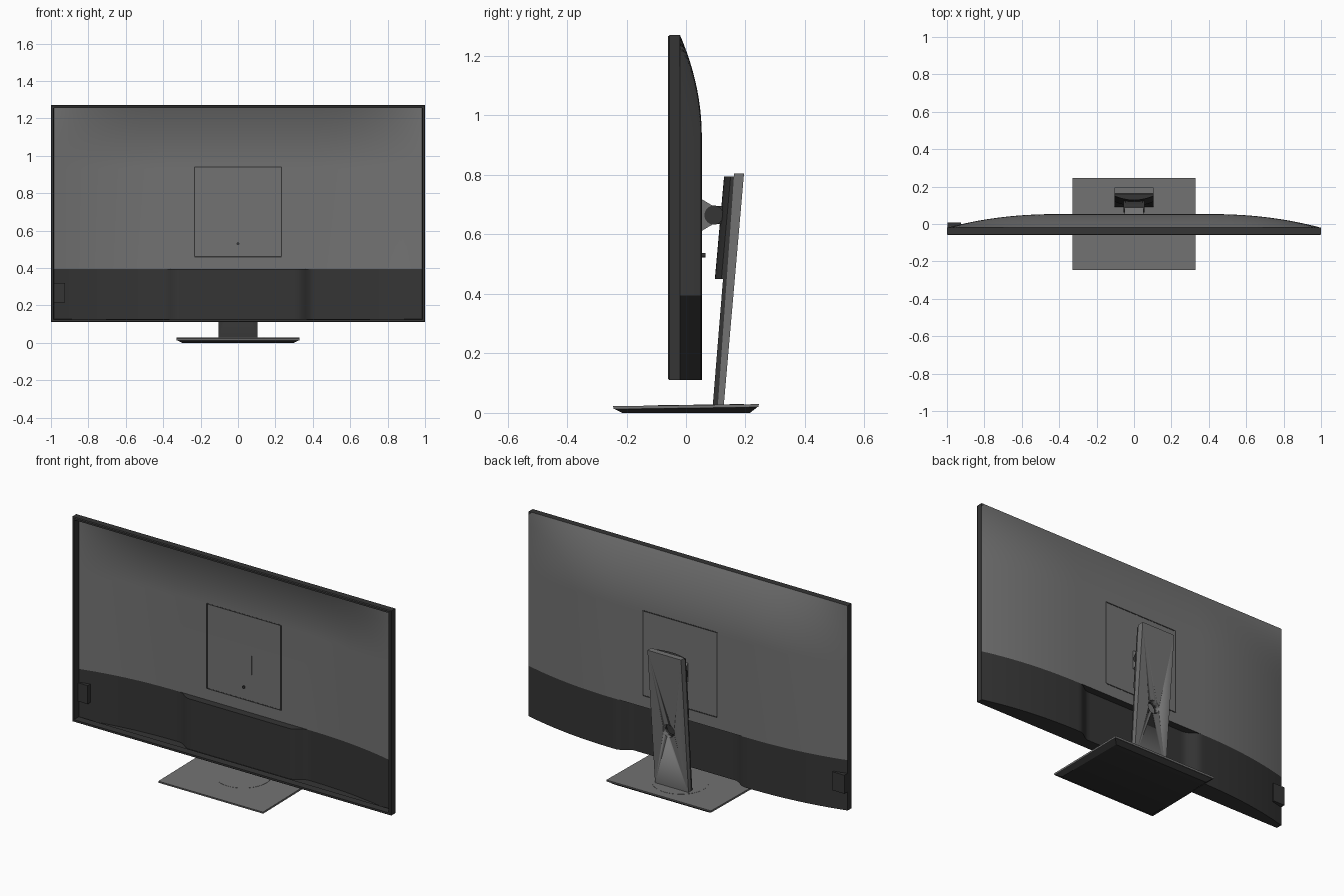
import bpy, bmesh, math
from mathutils import Matrix

if "Cube" in bpy.data.objects:
    bpy.data.objects.remove(bpy.data.objects["Cube"])


def material(name, v):
    m = bpy.data.materials.new(name)
    m.diffuse_color = (v, v, v, 1)
    m.use_nodes = True
    m.node_tree.nodes["Principled BSDF"].inputs["Base Color"].default_value = m.diffuse_color
    return m


GRAY = material("mid gray", 0.17)
DARK = material("charcoal", 0.035)


def finish(name, bm, mat, normals=True):
    if normals:
        bmesh.ops.recalc_face_normals(bm, faces=bm.faces[:])
    me = bpy.data.meshes.new(name)
    bm.to_mesh(me)
    bm.free()
    me.materials.append(mat)
    me.shade_smooth()
    me.set_sharp_from_angle(angle=math.radians(30))
    ob = bpy.data.objects.new(name, me)
    bpy.context.collection.objects.link(ob)
    return ob


def strip(bm, rows):
    """Quads between successive rows of points."""
    vs = [[bm.verts.new(p) for p in r] for r in rows]
    for a, b in zip(vs, vs[1:]):
        for i in range(len(a) - 1):
            bm.faces.new((a[i + 1], a[i], b[i], b[i + 1]))


def prism(name, profile, half, mat, bow=0, n=1):
    """Side profile (y, z) swept across x; first two points may bow backwards at the sides."""
    bm = bmesh.new()
    loops = []
    for k in range(n + 1):
        t = 2 * k / n - 1
        loops.append([bm.verts.new((t * half, y + (bow * t * t if i < 2 else 0), z))
                      for i, (y, z) in enumerate(profile)])
    m = len(profile)
    for a, b in zip(loops, loops[1:]):
        for i in range(m):
            bm.faces.new((a[i], a[(i + 1) % m], b[(i + 1) % m], b[i]))
    bm.faces.new(loops[0])
    bm.faces.new(loops[-1])
    return finish(name, bm, mat)


def cylinder(name, r, depth, loc, axis, mat, tilt=0):
    bm = bmesh.new()
    rot = Matrix.Rotation(math.pi / 2, 4, axis) if axis else Matrix.Rotation(tilt, 4, 'X')
    bmesh.ops.create_cone(bm, cap_ends=True, segments=40, radius1=r, radius2=r,
                          depth=depth, matrix=Matrix.Translation(loc) @ rot)
    return finish(name, bm, mat)


def box(name, lo, hi, mat):
    return prism_at(prism(name, [(lo[1], lo[2]), (lo[1], hi[2]), (hi[1], hi[2]), (hi[1], lo[2])],
                          (hi[0] - lo[0]) / 2, mat), (lo[0] + hi[0]) / 2)


def prism_at(ob, x):
    ob.data.transform(Matrix.Translation((x, 0, 0)))
    return ob


def loft(name, rings, mat, closed, point):
    """Rectangular rings joined in order; point maps (a, b, c) to xyz."""
    bm = bmesh.new()
    vs = [[bm.verts.new(point(sx * a, sy * b, c)) for sx, sy in ((-1, -1), (1, -1), (1, 1), (-1, 1))]
          for a, b, c in rings]
    pairs = list(zip(vs, vs[1:])) + ([(vs[-1], vs[0])] if closed else [])
    for p, q in pairs:
        for i in range(4):
            j = (i + 1) % 4
            bm.faces.new((p[i], p[j], q[j], q[i]))
    if not closed:
        bm.faces.new(vs[0])
        bm.faces.new(vs[-1])
    return finish(name, bm, mat)


# Open front frame
MID, HZ = 0.69, 0.58
loft("front_frame", [(1, HZ, -0.02), (1, HZ, -0.055), (0.996, HZ - 0.004, -0.06),
                     (0.986, HZ - 0.014, -0.06), (0.984, HZ - 0.016, -0.02)],
     DARK, True, lambda a, b, c: (a, c, MID + b))


# Curved back shell: flat middle, falling away to the sides and the top
def back_y(x, z):
    u = max(0, (abs(x) - 0.4) / 0.6)
    v = max(0, (z - 0.93) / 0.34)
    return -0.02 + 0.073 * (1 - u ** 2.2) * (1 - v ** 2)


def low_y(x):
    t = min(1, max(0, (0.4 - abs(x)) / 0.08))
    return back_y(x, 0.3) - 0.042 * t * t * (3 - 2 * t)


SPLIT, BOTTOM = 0.395, 0.11
xs = [i / 50 - 1 for i in range(101)]
zs = [SPLIT, 0.93] + [0.93 + 0.34 * i / 16 for i in range(1, 17)]
bm = bmesh.new()
strip(bm, [[(x, back_y(x, z), z) for x in xs] for z in zs])
finish("back_shell_upper", bm, GRAY, False)

# Lower shell with the central recess, its ledge and the floor
bm = bmesh.new()
strip(bm, [[(x, -0.02, BOTTOM) for x in xs], [(x, low_y(x), BOTTOM) for x in xs],
           [(x, low_y(x), SPLIT) for x in xs]])
rec = [x for x in xs if abs(x) < 0.401]
strip(bm, [[(x, low_y(x), SPLIT) for x in rec], [(x, back_y(x, SPLIT), SPLIT) for x in rec]])
finish("back_shell_lower", bm, DARK, False)

# Square seam around the mount
for s in (-1, 1):
    x, z = s * 0.232, 0.70 + s * 0.24
    box("mount_seam_side", (x - 0.003, 0.051, 0.46), (x + 0.003, 0.0545, 0.94), DARK)
    box("mount_seam_level", (-0.232, 0.052, z - 0.003), (0.232, 0.0545, z + 0.003), DARK)

# Side control block and control knob
box("side_control_block", (-0.998, -0.025, 0.215), (-0.925, 0.008, 0.32), DARK)
cylinder("control_knob", 0.008, 0.018, (0, 0.056, 0.53), 'X', DARK)

# Tilt hinge
prism("hinge_bracket", [(0.05, 0.61), (0.05, 0.72), (0.092, 0.695), (0.092, 0.635)], 0.05, GRAY)
cylinder("hinge_barrel", 0.032, 0.11, (0, 0.094, 0.665), 'Y', DARK)
prism("hinge_arm", [(0.094, 0.635), (0.094, 0.695), (0.15, 0.695), (0.15, 0.635)], 0.045, DARK)

# Leaning column: gray rear, dark front, bowed sliding carriage
column = prism("column_rear", [(0.107, 0.025), (0.162, 0.805), (0.195, 0.805), (0.127, 0.025)], 0.105, GRAY)
front = prism("column_front", [(0.09, 0.025), (0.152, 0.79), (0.161, 0.79), (0.107, 0.025)], 0.103, DARK)
prism("height_carriage", [(0.097, 0.45), (0.128, 0.795), (0.164, 0.795), (0.139, 0.45)], 0.104, DARK, 0.022, 14)

# Cable hole through the column
cutter = cylinder("hole_cutter", 0.036, 0.3, (0, 0.13, 0.36), 'X', DARK)
cutter.hide_render = True
for ob in (column, front):
    mod = ob.modifiers.new("cable_hole", 'BOOLEAN')
    mod.operation = 'DIFFERENCE'
    mod.solver = 'EXACT'
    mod.object = cutter
    bpy.context.view_layer.objects.active = ob
    bpy.ops.object.modifier_apply(modifier=mod.name)
bpy.data.objects.remove(cutter)

# Base: tapered dark tray, gray plate, turntable disc
SLOPE = 0.014
loft("base_tray", [(0.30, 0.215, 0), (0.325, 0.24, 0.016)], DARK, False,
     lambda a, b, c: (a, b, c + (SLOPE * b if c else 0)))
loft("base_plate", [(0.328, 0.243, 0.016), (0.328, 0.245, 0.026)], GRAY, False,
     lambda a, b, c: (a, b, c + SLOPE * b))
cylinder("turntable_disc", 0.145, 0.004, (0, 0.05, 0.0257), None, GRAY, math.atan(SLOPE))
